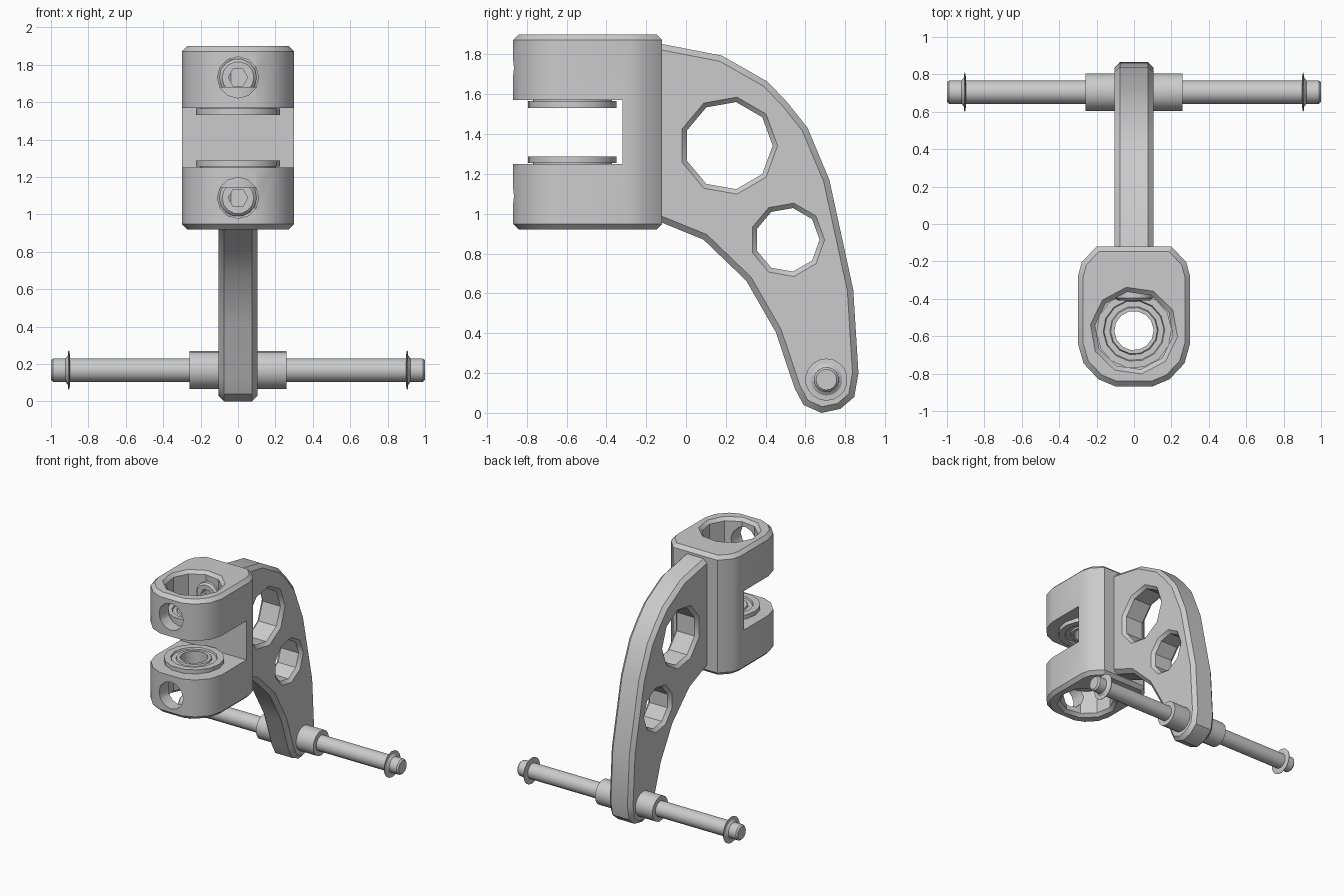
import bpy, bmesh, math
from mathutils import Matrix, Vector

if "Cube" in bpy.data.objects:
    bpy.data.objects.remove(bpy.data.objects["Cube"])

AX_Z = Matrix.Identity(4)
AX_X = Matrix.Rotation(math.pi / 2, 4, 'Y')    # local z -> +x
AX_Y = Matrix.Rotation(-math.pi / 2, 4, 'X')   # local z -> +y


def finish(name, bm):
    bmesh.ops.remove_doubles(bm, verts=bm.verts, dist=1e-5)
    bmesh.ops.recalc_face_normals(bm, faces=bm.faces)
    me = bpy.data.meshes.new(name)
    bm.to_mesh(me)
    bm.free()
    ob = bpy.data.objects.new(name, me)
    bpy.context.collection.objects.link(ob)
    return ob


def smooth(ob, angle=32):
    ob.data.shade_smooth()
    ob.data.set_sharp_from_angle(angle=math.radians(angle))
    return ob


def lathe(name, profile, loc, axis=AX_Z, seg=16, closed=False, phase=0):
    """Spin (radius, height) points around an axis."""
    bm = bmesh.new()
    a0 = math.radians(phase)
    n = len(profile)
    rings = []
    for i in range(seg):
        a = a0 + 2 * math.pi * i / seg
        rings.append([bm.verts.new((r * math.cos(a), r * math.sin(a), h)) for r, h in profile])
    for i in range(seg):
        p, q = rings[i], rings[(i + 1) % seg]
        for j in range(n if closed else n - 1):
            k = (j + 1) % n
            ends = [(p, j), (q, j), (q, k), (p, k)]
            if profile[j][0] == 0:
                ends.pop(1)
            elif profile[k][0] == 0:
                ends.pop(2)
            bm.faces.new([ring[m] for ring, m in ends])
    bmesh.ops.transform(bm, matrix=Matrix.Translation(loc) @ axis, verts=bm.verts)
    return finish(name, bm)


def plate(name, pts, depth, chamfer):
    """Extrude a closed outline and chamfer both rims."""
    bm = bmesh.new()
    d = Vector(depth)
    face = bm.faces.new([bm.verts.new(p) for p in pts])
    new = bmesh.ops.extrude_face_region(bm, geom=[face], use_keep_orig=True)
    bmesh.ops.translate(bm, vec=d, verts=[v for v in new['geom'] if isinstance(v, bmesh.types.BMVert)])
    bmesh.ops.recalc_face_normals(bm, faces=bm.faces)
    rims = [e for e in bm.edges
            if abs((e.verts[0].co - e.verts[1].co).dot(d)) < 1e-6]
    bmesh.ops.bevel(bm, geom=rims, offset=chamfer, segments=1, affect='EDGES', profile=0.5)
    return finish(name, bm)


def cut(ob, cutters):
    for c in cutters:
        c.hide_render = True
        m = ob.modifiers.new("cut", 'BOOLEAN')
        m.operation, m.solver, m.object = 'DIFFERENCE', 'EXACT', c
    dg = bpy.context.evaluated_depsgraph_get()
    me = bpy.data.meshes.new_from_object(ob.evaluated_get(dg))
    ob.modifiers.clear()
    ob.data = me
    for c in cutters:
        bpy.data.objects.remove(c)
    return ob


def rod(r, a, b):
    return [(0, a), (r, a), (r, b), (0, b)]


MID, BY = 1.41, -0.57      # clamp mid height, bore centre y

# Clamp block: rounded plan, slot, vertical bore, screw access holes
half = [(0.20, -0.12), (0.28, -0.205), (0.30, -0.28), (0.30, -0.64),
        (0.27, -0.745), (0.19, -0.83), (0.10, -0.868)]
plan = half + [(-x, y) for x, y in reversed(half)]
clamp = plate("clamp_block", [(x, y, 0.92) for x, y in plan], (0, 0, 0.98), 0.028)
bm = bmesh.new()
bmesh.ops.create_cube(bm, size=1, matrix=Matrix.Translation((0, -0.66, MID)) @ Matrix.Diagonal((1, 0.68, 0.32, 1)))
cutters = [finish("slot_cutter", bm)]
cutters.append(lathe("bore_cutter", [(0, -0.50), (0.245, -0.50), (0.21, -0.465), (0.21, 0.465),
                                     (0.245, 0.50), (0, 0.50)], (0, BY, MID), seg=10, phase=28))
for s in (-1, 1):
    cutters.append(lathe("access_cutter", rod(0.11, -1, BY), (0, 0, MID + s * 0.322), AX_Y, 12))
smooth(cut(clamp, cutters))

# Flanged bushings and socket screws, mirrored above and below the slot
for s, tag in ((1, "upper"), (-1, "lower")):
    prof = [(0.105, 0.27), (0.125, 0.27), (0.13, 0.258), (0.16, 0.258), (0.165, 0.27), (0.202, 0.27),
            (0.202, 0.155), (0.226, 0.155), (0.226, 0.122), (0.175, 0.122), (0.17, 0.135),
            (0.135, 0.135), (0.13, 0.122), (0.105, 0.122)]
    smooth(lathe(tag + "_bushing", [(r, s * h) for r, h in prof], (0, BY, MID), seg=14, closed=True, phase=28))
    c = (0, 0, MID + s * 0.322)
    screw = lathe(tag + "_screw", [(0, -0.41), (0.085, -0.41), (0.1, -0.395), (0.1, -0.3), (0, -0.3)], c, AX_Y, 14)
    smooth(cut(screw, [lathe("hex_cutter", rod(0.052, -0.5, -0.35), c, AX_Y, 6)]))

# Curved arm with two chamfered lightening holes
outline = [(-0.17, 1.862), (0.18, 1.794), (0.41, 1.663), (0.51, 1.558), (0.61, 1.432), (0.72, 1.17),
           (0.84, 0.618), (0.866, 0.20), (0.845, 0.08), (0.775, 0.02), (0.68, 0.0), (0.59, 0.04),
           (0.545, 0.125), (0.45, 0.407), (0.303, 0.663), (0.088, 0.87), (-0.17, 0.975)]
arm = plate("arm", [(-0.105, y, z) for y, z in outline], (0.21, 0, 0), 0.03)
cutters = []
for y, z, r in ((0.213, 1.342, 0.247), (0.509, 0.869, 0.187)):
    i, o = r - 0.025, r + 0.02
    cutters.append(lathe("hole_cutter", [(0, -0.125), (o, -0.125), (i, -0.08), (i, 0.08), (o, 0.125), (0, 0.125)],
                         (0, y, z), AX_X, 9, phase=90))
smooth(cut(arm, cutters))

# Cross axle with collars and retaining rings
AXLE = (0, 0.705, 0.167)
smooth(lathe("axle", [(0, -1), (0.052, -1), (0.063, -0.988), (0.063, 0.988), (0.052, 1), (0, 1)], AXLE, AX_X, 16))
for s, tag in ((1, "right"), (-1, "left")):
    smooth(lathe(tag + "_collar", rod(0.102, s * 0.09, s * 0.26), AXLE, AX_X, 18))
    ring = [(0.06, 0.898), (0.078, 0.898), (0.106, 0.903), (0.106, 0.907), (0.08, 0.909), (0.063, 0.922), (0.06, 0.922)]
    smooth(lathe(tag + "_retaining_ring", [(r, s * h) for r, h in ring], AXLE, AX_X, 18, closed=True))
